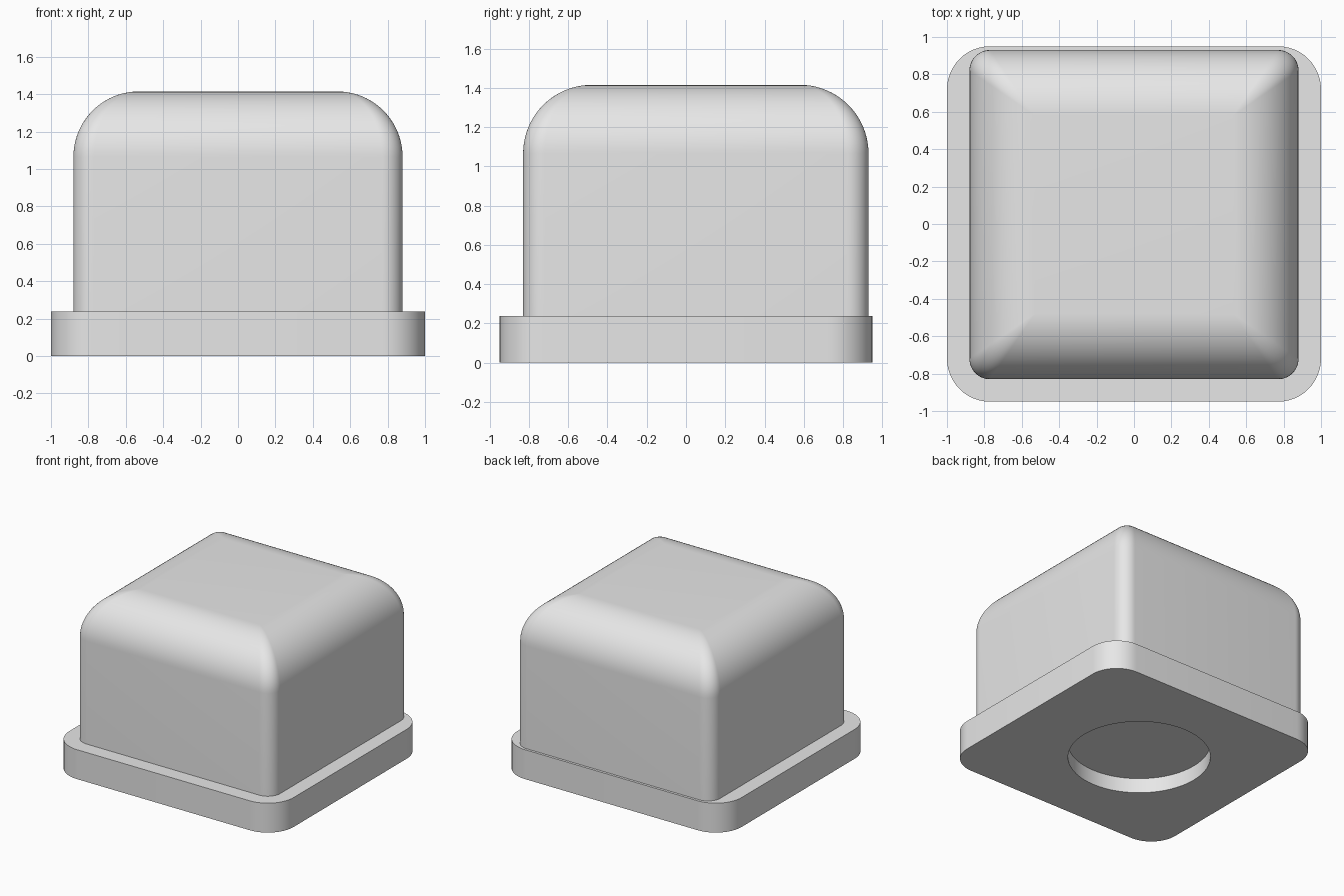
import bpy
import bmesh
from math import sin, cos, pi

cube = bpy.data.objects.get("Cube")
if cube:
    bpy.data.objects.remove(cube, do_unlink=True)

grey = bpy.data.materials.new("plain grey")
grey.use_nodes = True
colour = (0.8, 0.8, 0.8, 1)
grey.diffuse_color = colour
grey.node_tree.nodes["Principled BSDF"].inputs["Base Color"].default_value = colour

ARC = 12


def rounded_rect(half_x, half_y, radius, cy=0):
    """Outline points of a rounded rectangle, anticlockwise."""
    points = []
    for corner, (sx, sy) in enumerate([(1, 1), (-1, 1), (-1, -1), (1, -1)]):
        for i in range(ARC + 1):
            a = (corner + i / ARC) * pi / 2
            points.append((sx * (half_x - radius) + radius * cos(a),
                           cy + sy * (half_y - radius) + radius * sin(a)))
    return points


def loft(name, rings):
    """Closed solid skinned through (outline, z) rings, from bottom to top."""
    bm = bmesh.new()
    loops = [[bm.verts.new((x, y, z)) for x, y in pts] for pts, z in rings]
    for low, high in zip(loops, loops[1:]):
        for i in range(len(low)):
            j = (i + 1) % len(low)
            bm.faces.new((low[i], low[j], high[j], high[i]))
    bm.faces.new(loops[0][::-1])
    bm.faces.new(loops[-1])
    bmesh.ops.remove_doubles(bm, verts=bm.verts, dist=1e-5)
    bmesh.ops.recalc_face_normals(bm, faces=bm.faces)
    mesh = bpy.data.meshes.new(name)
    bm.to_mesh(mesh)
    bm.free()
    obj = bpy.data.objects.new(name, mesh)
    bpy.context.collection.objects.link(obj)
    mesh.materials.append(grey)
    return obj


def smooth(obj):
    bpy.ops.object.select_all(action="DESELECT")
    obj.select_set(True)
    bpy.context.view_layer.objects.active = obj
    bpy.ops.object.shade_smooth_by_angle(angle=pi / 6)


# Base plate with rounded corners
BASE_TOP = 0.237
outline = rounded_rect(1, 0.95, 0.23)
base = loft("base_plate", [(outline, 0), (outline, BASE_TOP)])

# Shallow round recess in the underside
bpy.ops.mesh.primitive_cylinder_add(vertices=64, radius=0.525, depth=0.24,
                                    location=(-0.05, 0, 0))
cutter = bpy.context.object
cutter.name = "recess_cutter"
cutter.data.materials.append(grey)
cut = base.modifiers.new("recess", "BOOLEAN")
cut.object = cutter
cut.solver = "EXACT"
bpy.ops.object.select_all(action="DESELECT")
base.select_set(True)
bpy.context.view_layer.objects.active = base
bpy.ops.object.modifier_apply(modifier=cut.name)
bpy.data.objects.remove(cutter, do_unlink=True)
smooth(base)

# Domed block: straight walls, then a quarter-round shoulder with mitred corners
TOP, SHOULDER, HALF, CORNER = 1.415, 0.35, 0.88, 0.11
rings = [(rounded_rect(HALF, HALF, CORNER, 0.05), BASE_TOP)]
STEPS = 20
for k in range(STEPS + 1):
    a = k / STEPS * pi / 2
    inset = SHOULDER * (1 - cos(a))
    rings.append((rounded_rect(HALF - inset, HALF - inset, CORNER * cos(a), 0.05),
                  TOP - SHOULDER * (1 - sin(a))))
block = loft("domed_block", rings)
smooth(block)
